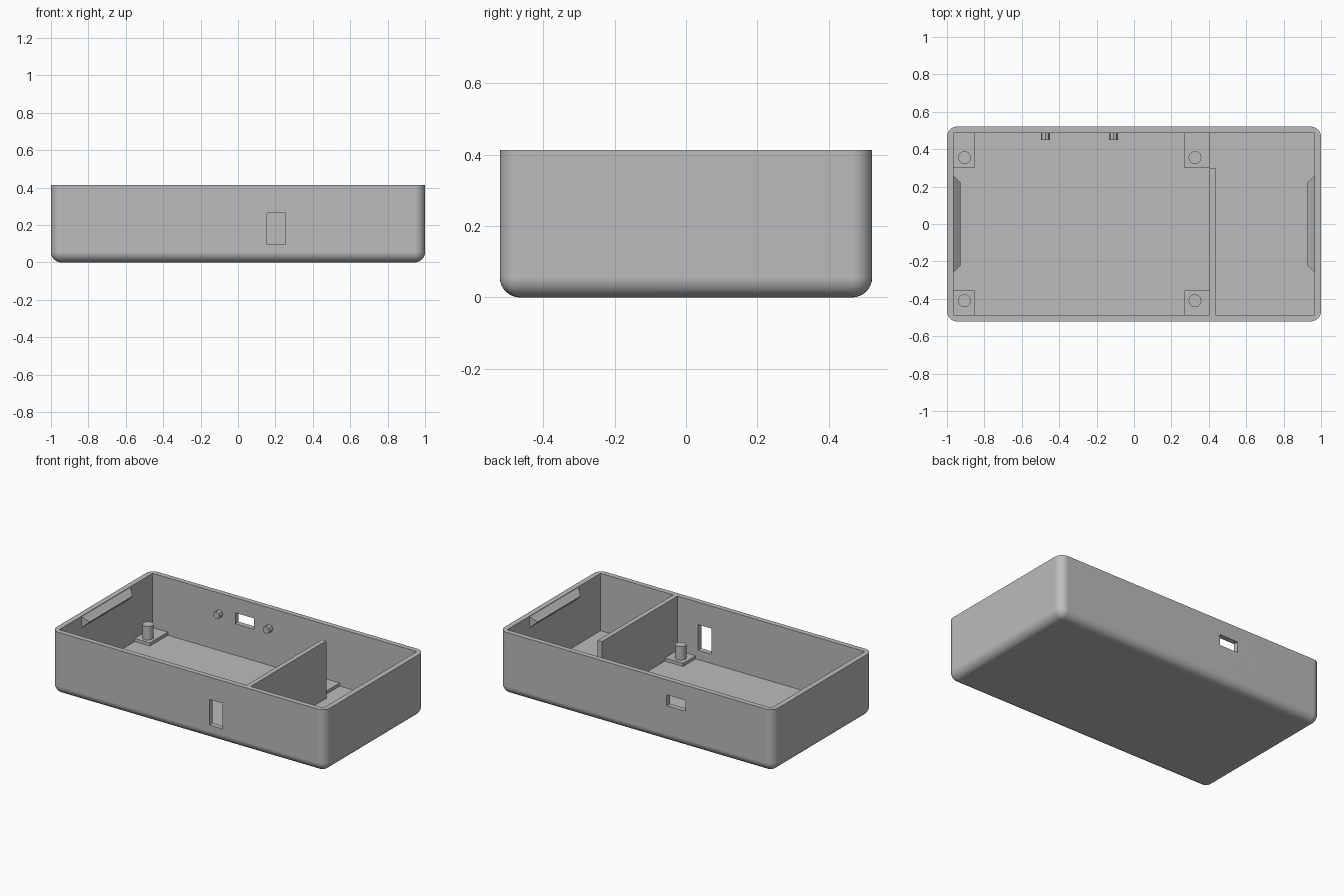
import bpy
import bmesh
from math import pi, radians
from mathutils import Matrix, Vector

if "Cube" in bpy.data.objects:
    bpy.data.objects.remove(bpy.data.objects["Cube"], do_unlink=True)

# Main sizes
HX, HY, TOP = 1.0, 0.521, 0.413
IX, IY, FLOOR = 0.965, 0.487, 0.034
RADIUS = 0.056
DIV_L, DIV_R, DIV_END = 0.403, 0.435, 0.3

grey = bpy.data.materials.new("plain grey")
grey.use_nodes = True
COLOUR = (0.5, 0.5, 0.5, 1)
grey.diffuse_color = COLOUR
grey.node_tree.nodes["Principled BSDF"].inputs["Base Color"].default_value = COLOUR


def finish(name, bm):
    bmesh.ops.recalc_face_normals(bm, faces=bm.faces)
    mesh = bpy.data.meshes.new(name)
    bm.to_mesh(mesh)
    bm.free()
    obj = bpy.data.objects.new(name, mesh)
    mesh.materials.append(grey)
    bpy.context.collection.objects.link(obj)
    return obj


def box_bm(lo, hi):
    bm = bmesh.new()
    lo, hi = Vector(lo), Vector(hi)
    bmesh.ops.create_cube(bm, size=1, matrix=Matrix.Translation((lo + hi) / 2)
                          @ Matrix.Diagonal((*(hi - lo), 1)))
    return bm


def box(name, lo, hi):
    return finish(name, box_bm(lo, hi))


def prism(name, outline, z0, z1):
    bm = bmesh.new()
    face = bm.faces.new([bm.verts.new((x, y, z0)) for x, y in outline])
    ext = bmesh.ops.extrude_face_region(bm, geom=[face])
    verts = [g for g in ext["geom"] if isinstance(g, bmesh.types.BMVert)]
    bmesh.ops.translate(bm, verts=verts, vec=(0, 0, z1 - z0))
    return finish(name, bm)


def cylinder(name, centre, radius, length, sides, rotation=Matrix()):
    bm = bmesh.new()
    bmesh.ops.create_cone(bm, cap_ends=True, segments=sides, radius1=radius,
                          radius2=radius, depth=length,
                          matrix=Matrix.Translation(centre) @ rotation)
    return finish(name, bm)


def select_only(obj):
    bpy.ops.object.select_all(action="DESELECT")
    obj.select_set(True)
    bpy.context.view_layer.objects.active = obj


def smooth(obj):
    select_only(obj)
    bpy.ops.object.shade_smooth_by_angle(angle=radians(30))


def cut(obj, cutter):
    cutter.hide_render = True
    mod = obj.modifiers.new("cut", "BOOLEAN")
    mod.operation, mod.solver, mod.object = "DIFFERENCE", "EXACT", cutter
    select_only(obj)
    bpy.ops.object.modifier_apply(modifier=mod.name)
    bpy.data.objects.remove(cutter, do_unlink=True)


# Tray shell: block with rounded uprights and rounded underside
bm = box_bm((-HX, -HY, 0), (HX, HY, TOP))
rounded = [e for e in bm.edges if min(v.co.z for v in e.verts) < 0.01]
bmesh.ops.bevel(bm, geom=rounded, offset=RADIUS, segments=8, profile=0.5,
                affect="EDGES", clamp_overlap=True)
tray = finish("tray_shell", bm)

# Cavity outline leaves the divider wall standing
cut(tray, prism("cavity_cutter",
                [(-IX, -IY), (DIV_L, -IY), (DIV_L, DIV_END), (DIV_R, DIV_END),
                 (DIV_R, -IY), (IX, -IY), (IX, IY), (-IX, IY)], FLOOR, TOP + 0.2))

# Openings in the front and back walls
cut(tray, box("front_slot_cutter", (0.155, -0.6, 0.096), (0.253, -0.45, 0.265)))
cut(tray, box("back_slot_cutter", (-0.361, 0.45, 0.242), (-0.224, 0.6, 0.314)))
smooth(tray)
weighted = tray.modifiers.new("even_shading", "WEIGHTED_NORMAL")
weighted.keep_sharp = True

# Corner pads, each with a locating pin
for side, x0, x1, pin_x in (("right", -IX, -0.853, -0.906), ("left", 0.27, DIV_L, 0.326)):
    for end, y0, y1, pin_y in (("front", -IY, -0.355, -0.41), ("back", DIV_END, IY, 0.355)):
        box(f"{end}_{side}_pad", (x0, y0, FLOOR - 0.01), (x1, y1, 0.055))
        smooth(cylinder(f"{end}_{side}_pin", (pin_x, pin_y, 0.097), 0.034, 0.095, 32))

# Small pegs either side of the back opening
for side, x in (("right", -0.474), ("left", -0.11)):
    cylinder(f"{side}_peg", (x, 0.473, 0.28), 0.024, 0.046, 8,
             Matrix.Rotation(pi / 2, 4, "X"))

# Wedge-shaped snap ridges at the top of the end walls
for side, s in (("right", -1), ("left", 1)):
    bm = bmesh.new()
    ends = []
    for e in (-1, 1):
        ends.append([bm.verts.new((s * x, e * y, z)) for x, y, z in (
            (IX, 0.257, 0.41), (0.927, 0.222, 0.373), (IX, 0.257, 0.336))])
        bm.faces.new(ends[-1])
    for i in range(3):
        j = (i + 1) % 3
        bm.faces.new((ends[0][i], ends[0][j], ends[1][j], ends[1][i]))
    finish(f"{side}_snap_ridge", bm)
